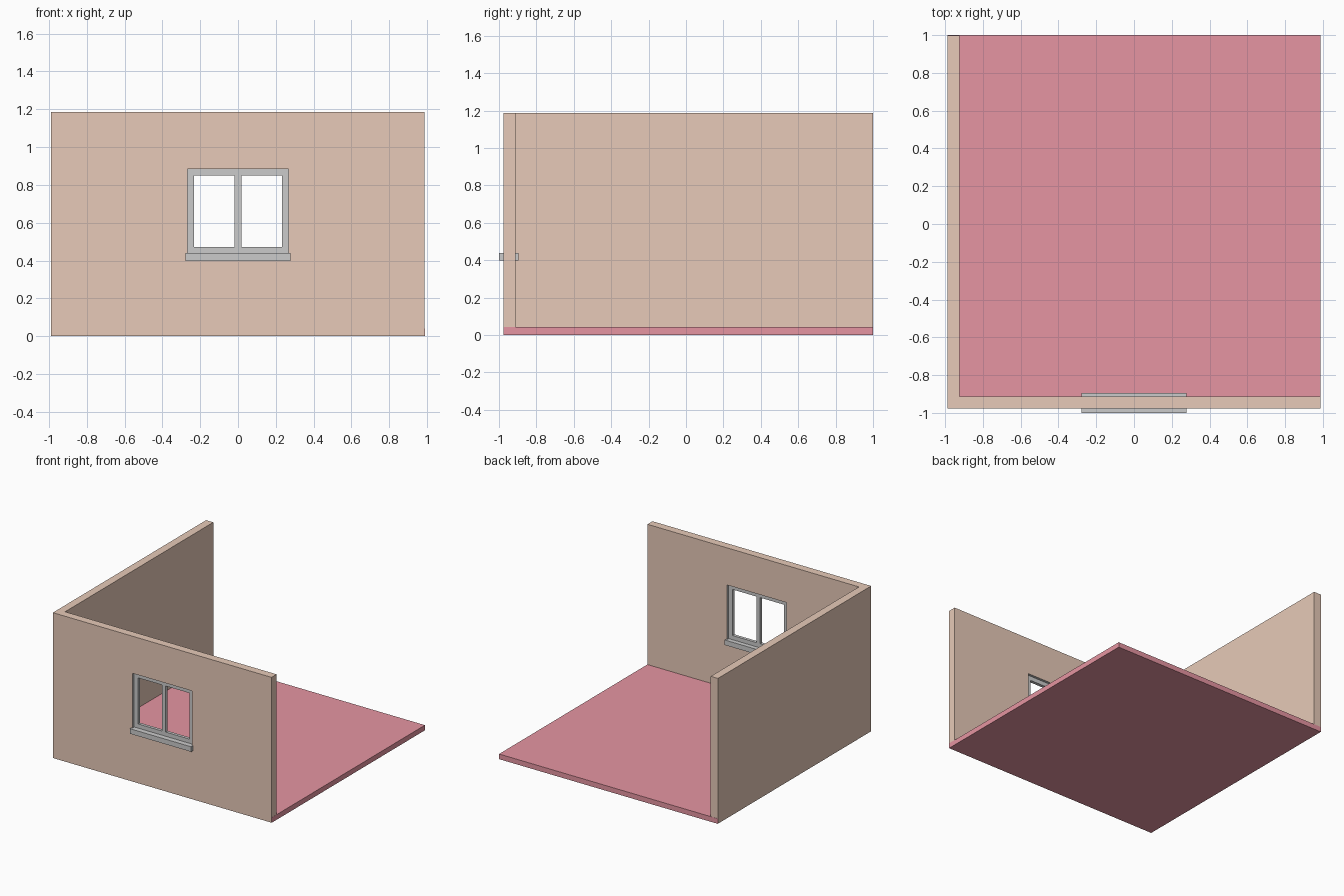
import bpy, bmesh

if "Cube" in bpy.data.objects:
    bpy.data.objects.remove(bpy.data.objects["Cube"])

X, Y0, Y1, H, T = 0.988, -0.977, 1.0, 1.187, 0.065   # room extents, wall height and thickness
E = 0.001                                            # keeps coplanar skins apart


def material(name, rgb):
    m = bpy.data.materials.new(name)
    m.diffuse_color = (*rgb, 1)
    m.use_nodes = True
    m.node_tree.nodes["Principled BSDF"].inputs["Base Color"].default_value = m.diffuse_color
    return m


def prism(name, points, z0, z1, mat=None):
    """Extrude a plan outline (counter-clockwise) from z0 to z1."""
    bm = bmesh.new()
    base = bm.faces.new([bm.verts.new((x, y, z0)) for x, y in points])
    top = bmesh.ops.extrude_face_region(bm, geom=[base], use_keep_orig=True)["geom"]
    bmesh.ops.translate(bm, vec=(0, 0, z1 - z0),
                        verts=[v for v in top if isinstance(v, bmesh.types.BMVert)])
    bmesh.ops.recalc_face_normals(bm, faces=bm.faces[:])
    me = bpy.data.meshes.new(name)
    bm.to_mesh(me)
    bm.free()
    if mat:
        me.materials.append(mat)
    ob = bpy.data.objects.new(name, me)
    bpy.context.collection.objects.link(ob)
    return ob


def box(name, x0, x1, y0, y1, z0, z1, mat=None):
    return prism(name, [(x0, y0), (x1, y0), (x1, y1), (x0, y1)], z0, z1, mat)


clay = material("clay_wall", (0.80, 0.59, 0.48))
red = material("red_floor", (0.79, 0.30, 0.36))
grey = material("grey_reveal", (0.7, 0.7, 0.7))

# Floor slab running under both walls
box("floor", -X + E, X, Y0 + E, Y1, 0, 0.042, red)

# L-shaped pair of walls
walls = prism("walls", [(-X, Y0), (X - E, Y0), (X - E, Y0 + T), (-X + T, Y0 + T),
                        (-X + T, Y1 - E), (-X, Y1 - E)], E, H, clay)

# Window opening with grey reveals
W, Z0, Z1, F = 0.267, 0.438, 0.884, 0.035
cutter = box("window_cutter", -W, W, Y0 - 0.1, Y0 + T + 0.1, Z0 - 0.02, Z1, grey)
cutter.hide_render = True
cutter.hide_viewport = True
cut = walls.modifiers.new("window_opening", 'BOOLEAN')
cut.operation = 'DIFFERENCE'
cut.solver = 'EXACT'
cut.material_mode = 'TRANSFER'
cut.object = cutter

# Window frame recessed in the middle of the wall
fy0, fy1 = Y0 + 0.02, Y0 + T - 0.02
for name, x in (("left_jamb", -W), ("mullion", -F / 2), ("right_jamb", W - F)):
    box(name, x, x + F, fy0, fy1, Z0, Z1)
for name, z in (("bottom_rail", Z0), ("top_rail", Z1 - F)):
    for side, x0, x1 in (("left", -W + F, -F / 2), ("right", F / 2, W - F)):
        box(f"{side}_{name}", x0, x1, fy0, fy1, z, z + F)

# Sill passing through the wall and projecting both sides
box("window_sill", -0.277, 0.277, -1.0, -0.895, 0.398, Z0 + E)
